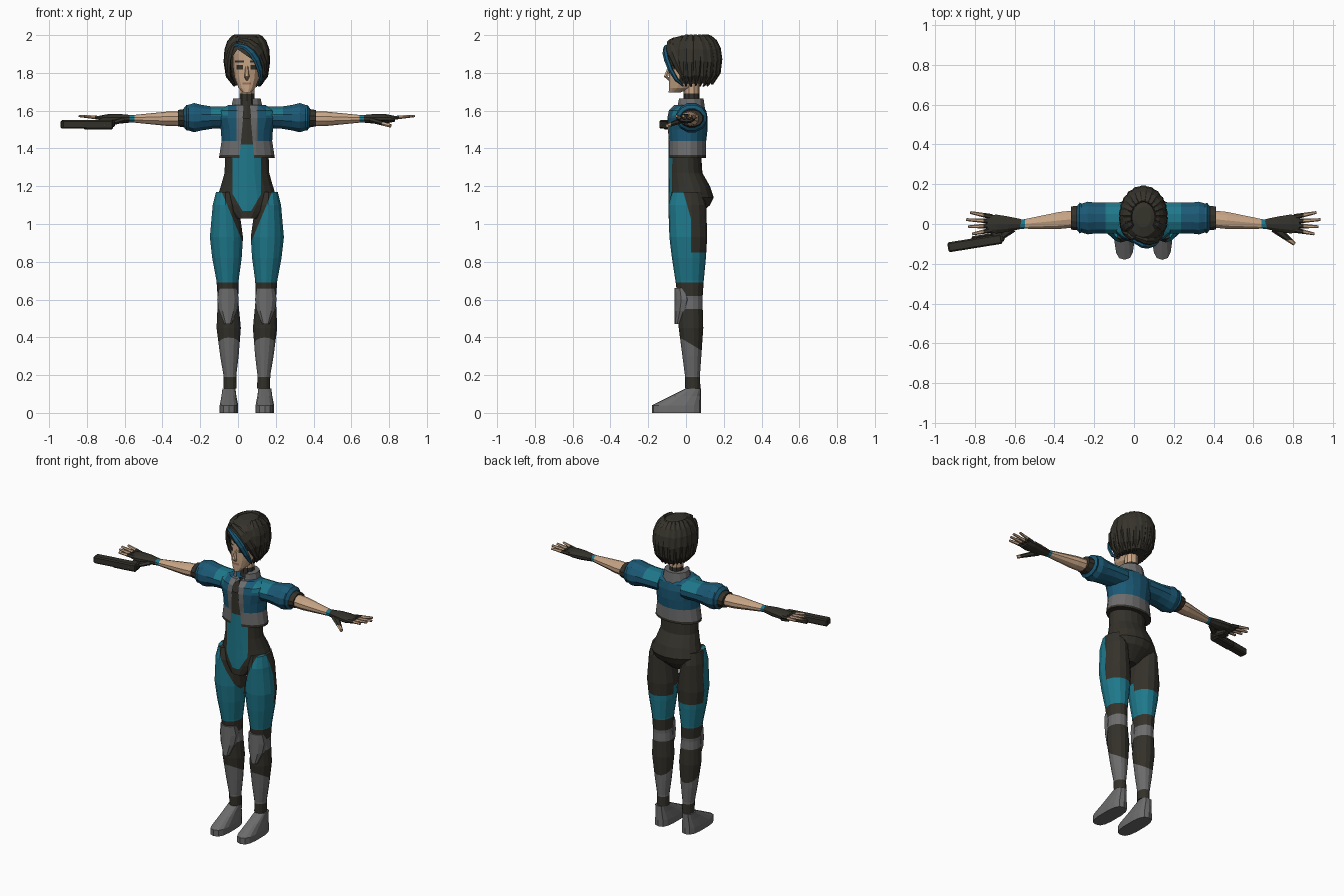
import bpy, bmesh, random
from math import cos, sin, pi, radians
from mathutils import Vector

if "Cube" in bpy.data.objects:
    bpy.data.objects.remove(bpy.data.objects["Cube"])
random.seed(4)
BODY_X = .047
ARM_Z = 1.56


def material(name, *rgb):
    mat = bpy.data.materials.new(name)
    mat.use_nodes = True
    mat.diffuse_color = (*rgb, 1)
    mat.node_tree.nodes["Principled BSDF"].inputs["Base Color"].default_value = (*rgb, 1)
    return mat


DARK = material("dark suit", .034, .031, .023)
HAIR = material("dark hair", .036, .033, .024)
TEAL = material("teal panel", .013, .19, .26)
BLUE = material("jacket blue", .011, .1, .18)
GREY = material("armour grey", .15, .15, .15)
SKIN = material("skin", .58, .38, .24)
LIP = material("lips", .33, .17, .11)


# Regions are lists of half spaces: normal x, y, z and limit
def below(z, lean_x=0, lean_y=0):
    return (lean_x, lean_y, 1, z)


def above(z, lean_x=0):
    return (-lean_x, 0, -1, -z)


def ahead(y):
    return (0, 1, 0, y)


def inside(x):
    return (1, 0, 0, x)


def beyond(x):
    return (-1, 0, 0, -x)


def flip(region):
    return [(-x, y, z, limit) for x, y, z, limit in region]


def both_sides(mat, region):
    return [(mat, region), (mat, flip(region))]


def face_patch(inner, outer, low, high):
    return [ahead(-.03), beyond(inner), inside(outer), above(low), below(high)]


def paint(bm, region, index):
    faces = bm.faces[:]
    for *normal, limit in region:
        normal = Vector(normal)
        geom = set(faces)
        for face in faces:
            geom.update(face.edges, face.verts)
        bmesh.ops.bisect_plane(bm, geom=list(geom), plane_no=normal,
                               plane_co=normal * limit / normal.length_squared)
        done = region[:region.index((*normal_key(normal, limit, region),)) + 1]
        faces = [f for f in bm.faces if contains(done, f.calc_center_median())]
    if index is None:
        bmesh.ops.delete(bm, geom=faces, context='FACES')
    else:
        for face in faces:
            face.material_index = index


def normal_key(normal, limit, region):
    return next(p for p in region if Vector(p[:-1]) == normal and p[-1] == limit)


def contains(region, point):
    return all(Vector(normal).dot(point) < limit for *normal, limit in region)


def finish(name, bm, mat, paints=(), mirror=False):
    bmesh.ops.recalc_face_normals(bm, faces=bm.faces)
    mats = [mat]
    for colour, region in paints:
        if colour and colour not in mats:
            mats.append(colour)
        paint(bm, region, mats.index(colour) if colour else None)
    mesh = bpy.data.meshes.new(name)
    bm.to_mesh(mesh)
    bm.free()
    for colour in mats:
        mesh.materials.append(colour)
    ob = bpy.data.objects.new(name, mesh)
    ob.location.x = BODY_X
    bpy.context.collection.objects.link(ob)
    if mirror:
        ob.modifiers.new("mirror", 'MIRROR')
    return ob


def bridge(rings):
    bm = bmesh.new()
    loops = [[bm.verts.new(point) for point in ring] for ring in rings]
    for low, high in zip(loops, loops[1:]):
        for i in range(len(low)):
            bm.faces.new((low[i - 1], low[i], high[i], high[i - 1]))
    bm.faces.new(loops[0])
    bm.faces.new(loops[-1])
    return bm


# Rings give height and two radii; centre(height, depth) places each ring
def loft(name, rings, mat, centre, sides=14, power=1, along_x=False, paints=(), mirror=False):
    def bend(value):
        return abs(value) ** power * (1 if value > 0 else -1)
    loops = []
    for t, width, depth in rings:
        a, b = centre(t, depth)
        loop = []
        for i in range(sides):
            turn = 2 * pi * (i + .5) / sides
            u, v = a + width * bend(cos(turn)), b + depth * bend(sin(turn))
            loop.append((t, u, v) if along_x else (u, v, t))
        loops.append(loop)
    return finish(name, bridge(loops), mat, paints, mirror)


# Flattened tapering sweep whose broad side faces away from hub, or upward
def strand(name, path, widths, thick, mat, hub=None, paints=(), mirror=False):
    path = [Vector(point) for point in path]
    loops = []
    for i, (point, width) in enumerate(zip(path, widths)):
        along = path[min(i + 1, len(path) - 1)] - path[max(i - 1, 0)]
        side = along.cross(point - hub if hub else Vector((0, 0, 1))).normalized()
        out = side.cross(along).normalized() * min(thick, width)
        loops.append([point + side * width * cos(k * pi / 3) + out * sin(k * pi / 3)
                      for k in range(6)])
    return finish(name, bridge(loops), mat, paints, mirror)


def box(name, location, size, turn):
    bm = bmesh.new()
    bmesh.ops.create_cube(bm, size=1)
    bmesh.ops.scale(bm, vec=size, verts=bm.verts)
    ob = finish(name, bm, DARK)
    ob.location = location
    ob.rotation_euler.z = turn
    bevel = ob.modifiers.new("bevel", 'BEVEL')
    bevel.width, bevel.segments = .007, 1


# Suit panels
thigh = [above(.69), below(1.17), below(.85, lean_x=-2.4), ahead(.026), below(1.12, lean_y=3.5)]
thigh_band = [above(.69), below(.85)]
belly = [ahead(0), above(1.07), below(1.42), inside(.075), beyond(-.075),
         above(1.03, lean_x=1.7), above(1.03, lean_x=-1.7)]

# Body suit
loft("body_suit",
     [(1.03, .06, .07), (1.1, .15, .11), (1.14, .16, .12), (1.2, .14, .11), (1.27, .12, .09),
      (1.56, .11, .08)],
     DARK, lambda z, depth: (0, depth - .093), sides=18,
     paints=[(TEAL, belly), *both_sides(TEAL, thigh)])

# Legs
loft("leg",
     [(.13, .035, .04), (.2, .035, .04), (.3, .05, .05), (.45, .066, .065), (.6, .055, .065),
      (.7, .06, .075), (.82, .08, .09), (.93, .09, .1), (1.1, .07, .1), (1.17, .05, .08)],
     DARK, lambda z, depth: (.085 + .025 * z, .04 - .03 * z), mirror=True,
     paints=[(TEAL, thigh), (TEAL, thigh_band), (TEAL, belly),
             (GREY, [above(.55), below(.62)]),
             (GREY, [above(.19), below(.38, lean_y=.6)])])
loft("knee_pad", [(.47, .02, .02), (.54, .05, .04), (.6, .06, .05), (.66, .05, .04)],
     GREY, lambda z, depth: (.1, depth - .06), sides=10, mirror=True)
loft("boot", [(0, .05, .13), (.04, .05, .13), (.09, .04, .08), (.13, .035, .04)],
     GREY, lambda z, depth: (.095, .08 - depth), power=.7, mirror=True)

# Jacket
yoke = [beyond(.1), above(1.575)]
front_trim = [inside(.055), beyond(-.055), ahead(-.03)]
opening = [below(1.78, lean_x=11), below(1.78, lean_x=-11), ahead(-.03)]
loft("jacket",
     [(1.35, .15, .1), (1.44, .136, .1), (1.5, .14, .107), (1.56, .16, .108), (1.6, .15, .1),
      (1.63, .1, .07)],
     BLUE, lambda z, depth: (0, .007), sides=18,
     paints=[*both_sides(TEAL, yoke), (GREY, [below(1.44)]), (GREY, front_trim),
             (DARK, [below(1.365)]), (None, opening)])
loft("collar", [(1.6, .09, .08), (1.665, .075, .07)], GREY, lambda z, depth: (0, .025),
     sides=12, paints=[(None, [inside(.03), beyond(-.03), ahead(0)])])
loft("sleeve",
     [(.08, .08, .06), (.18, .08, .06), (.24, .08, .07), (.28, .085, .08), (.31, .075, .07),
      (.32, .08, .07), (.335, .06, .05)],
     BLUE, lambda x, depth: (.03, ARM_Z + .003), sides=12, along_x=True, mirror=True,
     paints=[(TEAL, [inside(.19), above(1.575)])])
loft("sleeve_cuff", [(.32, .065, .052), (.365, .06, .045)], DARK,
     lambda x, depth: (.03, ARM_Z), sides=12, along_x=True, mirror=True)

# Arms and hands
loft("forearm", [(.33, .045, .04), (.42, .045, .038), (.6, .025, .02), (.63, .025, .02)],
     SKIN, lambda x, depth: (.06 - .1 * x, ARM_Z - .003), sides=10, along_x=True, mirror=True,
     paints=[(TEAL, [beyond(.595)])])
loft("glove", [(.615, .026, .02), (.68, .04, .026), (.74, .05, .024), (.785, .043, .015)],
     DARK, lambda x, depth: (0, ARM_Z - .003), sides=10, along_x=True, mirror=True)
for k, (finger, reach) in enumerate(dict(index=.86, middle=.88, ring=.89, little=.87).items()):
    root, tip = (.76, .022 * k - .03, ARM_Z), (reach, .036 * k - .05, ARM_Z + .012)
    strand(finger + "_finger", [root, tip], [.014, .007], .012, SKIN,
           paints=[(DARK, [inside(.805)])], mirror=True)
strand("thumb", [(.66, -.02, 1.55), (.76, -.1, 1.52)], [.024, .01], .015, SKIN,
       paints=[(DARK, [(0, -1, 0, .08)])], mirror=True)

# Sidearm under the right hand
box("gun_slide", (-.8, -.096, 1.527), (.275, .05, .045), .16)
box("gun_frame", (-.74, -.08, 1.515), (.15, .06, .03), .16)
box("gun_grip", (-.69, -.045, 1.53), (.055, .1, .035), .3)

# Neck and head
loft("neck", [(1.55, .055, .05), (1.65, .042, .042), (1.76, .042, .042)], DARK,
     lambda z, depth: (0, .03), sides=10, paints=[(SKIN, [above(1.69)])])
loft("head",
     [(1.695, .02, .03), (1.72, .045, .06), (1.77, .065, .09), (1.83, .074, .11),
      (1.9, .076, .12), (1.96, .05, .08)],
     SKIN, lambda z, depth: (0, depth - .092), sides=16, power=.85,
     paints=[*both_sides(HAIR, face_patch(.02, .056, 1.818, 1.842)),
             *both_sides(HAIR, face_patch(.016, .062, 1.855, 1.865)),
             (LIP, face_patch(-.022, .022, 1.738, 1.75))])
strand("nose", [(0, -.088, 1.835), (0, -.106, 1.78), (0, -.088, 1.765)],
       [.007, .014, .008], .013, SKIN, hub=Vector((0, 0, 1.8)))


# Hair dome: rise is an angle from the equator, lift scales it outward
def dome(rise):
    spread = cos(rise) ** .5
    return (1.87 + (.13 if rise > 0 else .15) * sin(rise), .113 * spread, .148 * spread)


def lock(name, start, end, top, low, width, lift, mat):
    path, widths = [], []
    for i in range(7):
        t = i / 6
        turn = radians(start + (end - start) * t ** .6)
        z, across, deep = dome(top + (low - top) * t ** 1.5)
        path.append((across * lift * cos(turn), .035 + deep * lift * sin(turn), z))
        widths.append(width * sin(pi * (.15 + .8 * t)))
    strand(name, path, widths, .011, mat, hub=Vector((0, .035, 1.84)))


loft("hair_cap", [dome(-1 + .35 * k) for k in range(8)], HAIR, lambda z, depth: (0, .035), sides=18,
     paints=[(None, [ahead(-.035), below(1.89, lean_x=.7), below(2, lean_x=-1.5)]),
             (None, [ahead(-.035), below(1.8)])])
for k in range(15):
    angle = 16 * k - 22
    lock("hair_lock", angle, angle, 1.3, random.uniform(-1.25, -1), .03, 1, HAIR)
lock("fringe", -118, -15, .95, -1, .028, 1, HAIR)
lock("hair_streak", -125, -32, .65, -1.2, .02, 1.04, BLUE)
lock("side_lock", -120, -165, .75, -1.15, .024, 1, HAIR)
